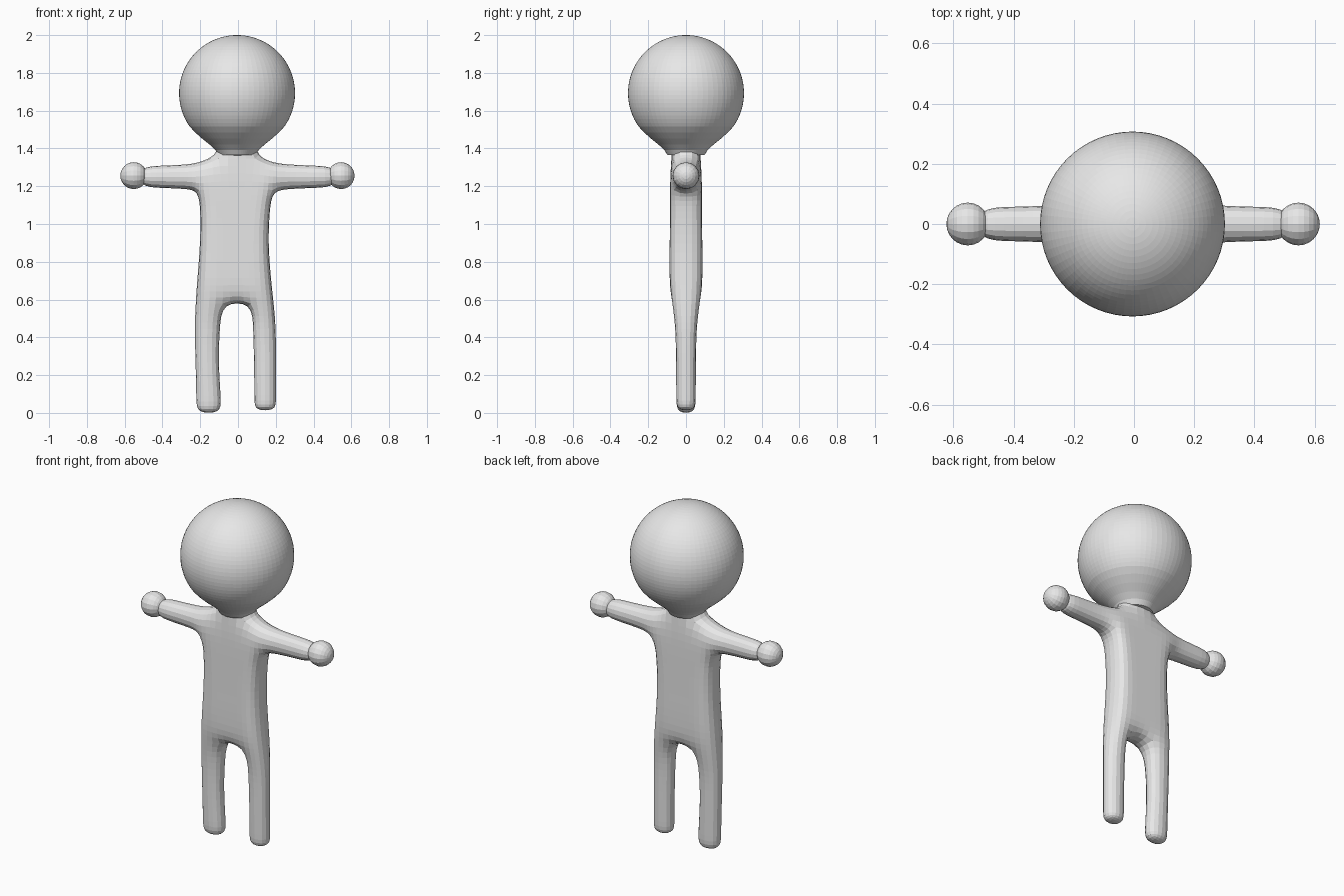
import bpy, bmesh, math
from mathutils import Matrix

cube = bpy.data.objects.get("Cube")
if cube:
    bpy.data.objects.remove(cube, do_unlink=True)

GREY = (0.8, 0.8, 0.8, 1)
clay = bpy.data.materials.new("clay grey")
clay.use_nodes = True
clay.diffuse_color = GREY
clay.node_tree.nodes["Principled BSDF"].inputs["Base Color"].default_value = GREY


def finish(bm, name):
    bmesh.ops.recalc_face_normals(bm, faces=bm.faces[:])
    mesh = bpy.data.meshes.new(name)
    bm.to_mesh(mesh)
    bm.free()
    mesh.materials.append(clay)
    obj = bpy.data.objects.new(name, mesh)
    bpy.context.collection.objects.link(obj)
    return obj


# Body cage: rows of height, four x positions and half depth
ROWS = [
    (-0.005, (-0.226, -0.084, 0.082, 0.206), 0.054),
    (0.07, (-0.226, -0.084, 0.082, 0.206), 0.056),
    (0.28, (-0.230, -0.100, 0.080, 0.206), 0.057),
    (0.45, (-0.236, -0.090, 0.075, 0.206), 0.060),
    (0.58, (-0.230, -0.080, 0.070, 0.194), 0.078),
    (0.70, (-0.222, -0.080, 0.060, 0.180), 0.088),
    (0.90, (-0.204, -0.080, 0.055, 0.163), 0.086),
    (1.08, (-0.203, -0.090, 0.070, 0.172), 0.085),
    (1.17, (-0.215, -0.100, 0.090, 0.185), 0.085),
    (1.33, (-0.215, -0.120, 0.108, 0.185), 0.080),
    (1.44, (-0.115, -0.115, 0.105, 0.105), 0.085),
]
CROTCH, ARMPIT, SHOULDER, NECK = 4, 8, 9, 10
ARM_RINGS = [(0.27, 0.070, 0.066), (0.40, 0.064, 0.062), (0.53, 0.059, 0.060)]

points, cells = {}, []
for r, (z, xs, depth) in enumerate(ROWS):
    for c, x in enumerate(xs):
        lift = 0.035 if r == SHOULDER and c in (1, 2) else 0
        if r == 0 and x > 0:
            lift = 0.014
        points[r, c] = (x, z + lift, depth)

# Legs are the outer columns, the torso all three, the neck the middle one
for r in range(NECK):
    columns = (0, 2) if r < CROTCH else (1,) if r == SHOULDER else (0, 1, 2)
    cells += [((r, c), (r, c + 1), (r + 1, c + 1), (r + 1, c)) for c in columns]

# Arms grow out of the shoulder cells on both sides
for side, column in ((-1, 0), (1, 3)):
    low, high = (ARMPIT, column), (SHOULDER, column)
    for i, (x, half, depth) in enumerate(ARM_RINGS):
        new_low, new_high = ("low", side, i), ("high", side, i)
        points[new_low] = (side * x, 1.25 - half, depth)
        points[new_high] = (side * x, 1.25 + half, depth)
        cells.append((low, new_low, new_high, high))
        low, high = new_low, new_high

# Front and back sheets, closed by walls along the open border
bm = bmesh.new()
front, back, borders = {}, {}, {}
for cell in cells:
    for key in cell:
        if key not in front:
            x, z, depth = points[key]
            front[key] = bm.verts.new((x, -depth, z))
            back[key] = bm.verts.new((x, depth, z))
    bm.faces.new([front[k] for k in cell])
    bm.faces.new([back[k] for k in reversed(cell)])
    for a, b in zip(cell, cell[1:] + cell[:1]):
        borders.setdefault(frozenset((a, b)), []).append((a, b))
for uses in borders.values():
    if len(uses) == 1:
        a, b = uses[0]
        bm.faces.new((front[a], back[a], back[b], front[b]))
body = finish(bm, "body")
rounding = body.modifiers.new("rounding", "SUBSURF")
rounding.levels = rounding.render_levels = 2

# Head: a ball that tapers into the neck, turned around the vertical axis
RADIUS, CENTRE, STEPS, SIDES = 0.307, 1.693, 30, 64
profile = []
for i in range(STEPS + 1):
    angle = math.radians(125) * i / STEPS
    profile.append((RADIUS * math.sin(angle), CENTRE + RADIUS * math.cos(angle)))
profile += [(0.222, 1.485), (0.185, 1.452), (0.145, 1.42),
            (0.115, 1.392), (0.098, 1.365), (0, 1.36)]
bm = bmesh.new()
verts = [bm.verts.new((r, 0, z)) for r, z in profile]
edges = [bm.edges.new(pair) for pair in zip(verts, verts[1:])]
bmesh.ops.spin(bm, geom=verts + edges, cent=(0, 0, 0), axis=(0, 0, 1),
               angle=math.tau, steps=SIDES, use_merge=False)
bmesh.ops.remove_doubles(bm, verts=bm.verts[:], dist=0.0005)
head = finish(bm, "head")
head.location.x = -0.005

# Hands: small faceted balls
for name, x in (("right_hand", -0.552), ("left_hand", 0.546)):
    bm = bmesh.new()
    bmesh.ops.create_uvsphere(bm, u_segments=16, v_segments=12, radius=0.071,
                              matrix=Matrix.Rotation(math.pi / 2, 4, "Y"))
    hand = finish(bm, name)
    hand.location = (x, 0, 1.256)
